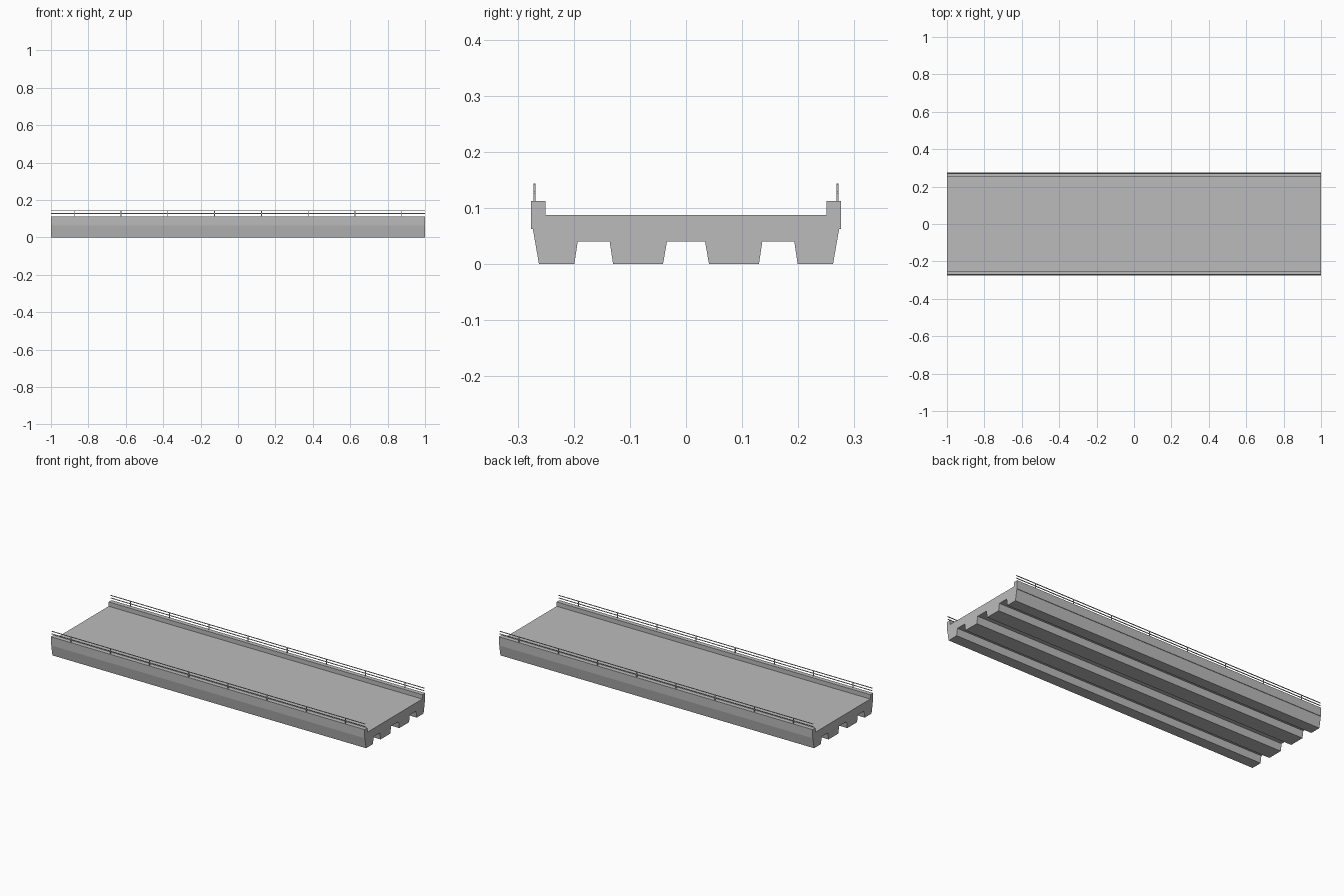
import bpy
import bmesh

cube = bpy.data.objects.get("Cube")
if cube:
    bpy.data.objects.remove(cube, do_unlink=True)

concrete = bpy.data.materials.new("concrete_grey")
concrete.use_nodes = True
GREY = (0.5, 0.5, 0.5, 1)
concrete.diffuse_color = GREY
concrete.node_tree.nodes["Principled BSDF"].inputs["Base Color"].default_value = GREY


def finish(name, bm):
    bmesh.ops.recalc_face_normals(bm, faces=bm.faces)
    mesh = bpy.data.meshes.new(name)
    bm.to_mesh(mesh)
    bm.free()
    mesh.materials.append(concrete)
    obj = bpy.data.objects.new(name, mesh)
    bpy.context.collection.objects.link(obj)
    return obj


def box(name, center, size):
    bm = bmesh.new()
    bmesh.ops.create_cube(bm, size=1)
    for v in bm.verts:
        v.co = [c + p * s for c, p, s in zip(center, v.co, size)]
    return finish(name, bm)


# Deck slab with kerbs and tapered girders: half section (y, z), mirrored
half = [(0.034, 0.04), (0.041, 0), (0.13, 0), (0.136, 0.04),
        (0.193, 0.04), (0.199, 0), (0.262, 0), (0.273, 0.063),
        (0.276, 0.063), (0.276, 0.1125), (0.25, 0.1125), (0.25, 0.0875)]
section = half + [(-y, z) for y, z in reversed(half)]
bm = bmesh.new()
end = bm.faces.new([bm.verts.new((-1, y, z)) for y, z in section])
swept = bmesh.ops.extrude_face_region(bm, geom=[end], use_keep_orig=True)
moved = [g for g in swept["geom"] if isinstance(g, bmesh.types.BMVert)]
bmesh.ops.translate(bm, verts=moved, vec=(2, 0, 0))
finish("bridge_deck", bm)

# Railings on both kerbs: two rails and evenly spaced posts
RAIL_Y = 0.27
for side, y in (("right", -RAIL_Y), ("left", RAIL_Y)):
    box(f"{side}_top_rail", (0, y, 0.1425), (2, 0.004, 0.003))
    box(f"{side}_lower_rail", (0, y, 0.1275), (2, 0.004, 0.003))
    for i in range(8):
        box(f"{side}_post_{i + 1}", (-0.875 + i * 0.25, y, 0.127),
            (0.004, 0.004, 0.031))
